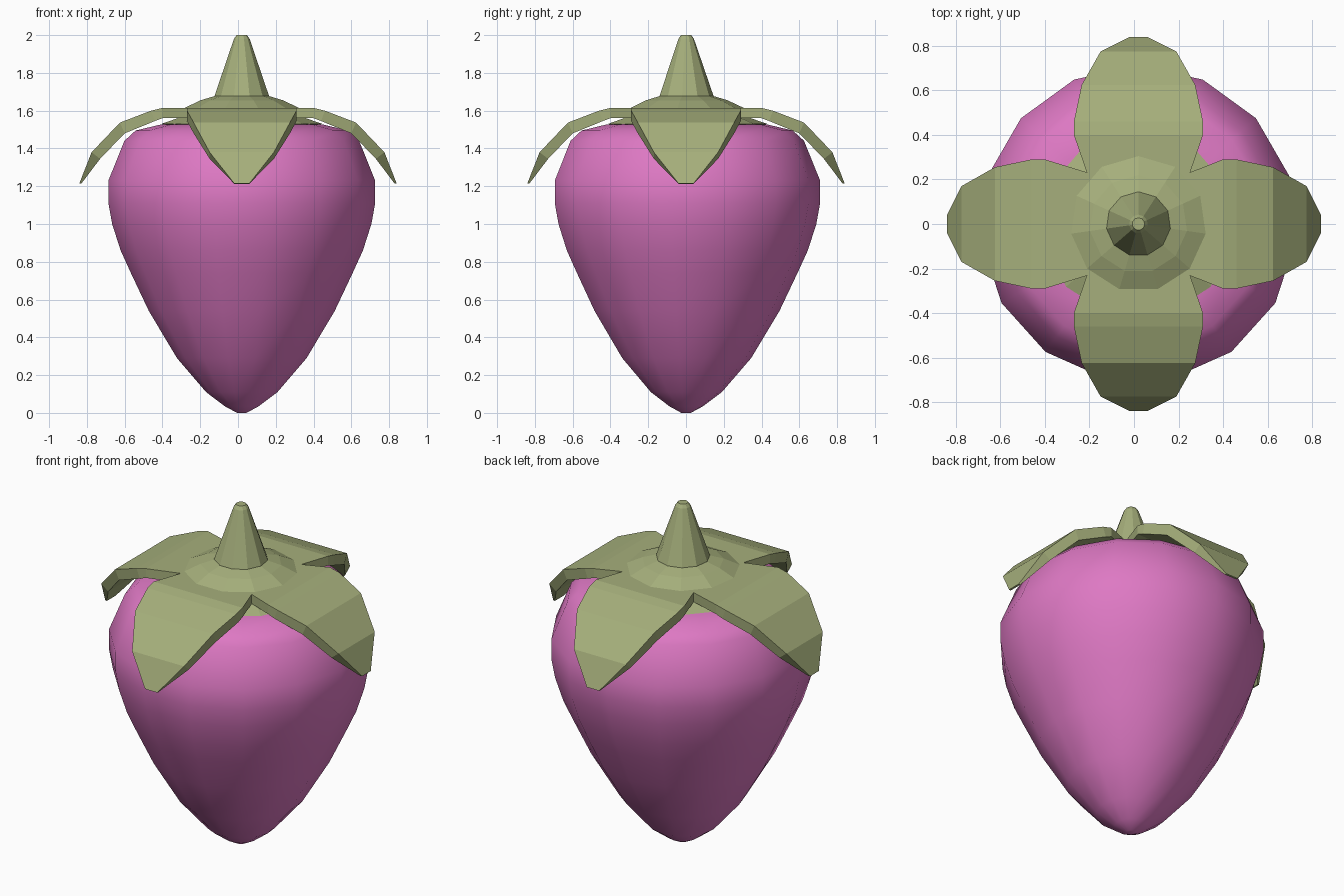
import bpy, bmesh, math

if "Cube" in bpy.data.objects:
    bpy.data.objects.remove(bpy.data.objects["Cube"])

CX = 0.02  # the fruit axis sits slightly right of the leaf span


def material(name, color):
    m = bpy.data.materials.new(name)
    m.diffuse_color = (*color, 1)
    m.use_nodes = True
    m.node_tree.nodes["Principled BSDF"].inputs["Base Color"].default_value = m.diffuse_color
    return m


PINK = material("pink_skin", (0.73, 0.19, 0.55))
GREEN = material("leaf_green", (0.38, 0.43, 0.20))


def finish(bm, name, mat):
    bmesh.ops.remove_doubles(bm, verts=bm.verts, dist=0.0005)
    bmesh.ops.recalc_face_normals(bm, faces=bm.faces)
    mesh = bpy.data.meshes.new(name)
    bm.to_mesh(mesh)
    bm.free()
    mesh.materials.append(mat)
    ob = bpy.data.objects.new(name, mesh)
    bpy.context.collection.objects.link(ob)
    return ob


def lathe(name, profile, sides, mat):
    """Turn (radius, z) points around the fruit axis, one corner facing +y."""
    bm = bmesh.new()
    rings = []
    for r, z in profile:
        angles = [math.pi / 2 + math.tau * i / sides for i in range(sides)]
        rings.append([bm.verts.new((CX + r * math.cos(a), r * math.sin(a), z)) for a in angles])
    for low, high in zip(rings, rings[1:]):
        for i in range(sides):
            j = (i + 1) % sides
            bm.faces.new((low[i], low[j], high[j], high[i]))
    bm.faces.new(rings[0][::-1])
    bm.faces.new(rings[-1])
    return finish(bm, name, mat)


# Fruit body: smooth, with a crisp shoulder edge
body = lathe("fruit_body", [
    (0.025, 0), (0.09, 0.035), (0.19, 0.11), (0.345, 0.29), (0.495, 0.54), (0.59, 0.74),
    (0.645, 0.86), (0.69, 1.0), (0.71, 1.11), (0.71, 1.23), (0.625, 1.44),
    (0.565, 1.495), (0.43, 1.527), (0.2, 1.54)], 15, PINK)
bpy.ops.object.select_all(action='DESELECT')
body.select_set(True)
bpy.context.view_layer.objects.active = body
bpy.ops.object.shade_smooth_by_angle(angle=math.radians(30))

# Calyx underside, dome and stem
lathe("calyx_base", [(0.40, 1.52), (0.43, 1.53), (0.30, 1.575)], 11, GREEN)
lathe("calyx_dome", [(0.305, 1.60), (0.305, 1.615), (0.22, 1.655), (0.13, 1.682)], 11, GREEN)
lathe("stem", [(0.145, 1.67), (0.145, 1.68), (0.042, 1.98), (0.028, 2.0)], 11, GREEN)

# Leaf rows from centre to tip: half width, top (distance, z), bottom (distance, z)
ROWS = [
    (0.0, (0.0, 1.615), (0.0, 1.56)),
    (0.232, (0.232, 1.615), (0.232, 1.56)),
    (0.29, (0.40, 1.615), (0.40, 1.56)),
    (0.29, (0.46, 1.60), (0.44, 1.545)),
    (0.255, (0.625, 1.537), (0.60, 1.48)),
    (0.17, (0.775, 1.38), (0.73, 1.345)),
    (0.04, (0.84, 1.215), (0.83, 1.213)),
]
bm = bmesh.new()
for k in range(4):
    c, s = round(math.cos(k * math.pi / 2)), round(math.sin(k * math.pi / 2))

    def point(d, w, z):
        x, y = d * c - w * s, d * s + w * c
        return bm.verts.new((x if abs(x) > 0.35 else x + CX, y, z))

    rows = [[point(*([t[0], w, t[1]])), point(t[0], -w, t[1]),
             point(b[0], -w, b[1]), point(b[0], w, b[1])] for w, t, b in ROWS]
    for n, (p, q) in enumerate(zip(rows, rows[1:])):
        # the inner wedges join each other, so they need no side walls
        for i in ((0, 2) if n == 0 else range(4)):
            j = (i + 1) % 4
            bm.faces.new((p[i], p[j], q[j], q[i]))
    bm.faces.new(rows[-1])
finish(bm, "calyx_leaves", GREEN)
